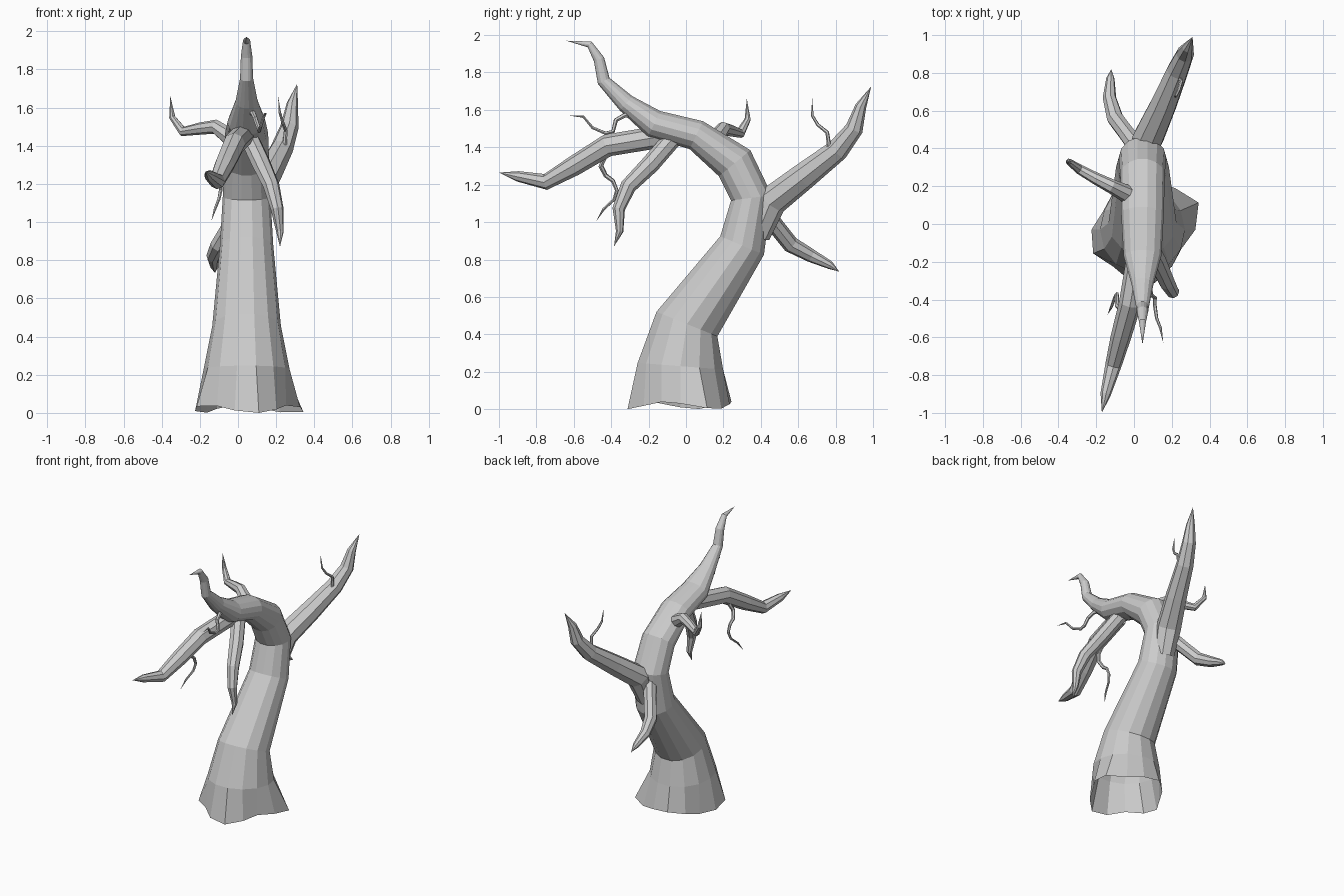
import bpy, math
from mathutils import Vector, Matrix


def tube(name, pts, sides, base=None):
    """Flat-shaded tapering tube; pts are (x, y, z, radius[, x_radius]); last point is the tip.
    base is an optional list of radii that flares the first ring into lobes."""
    co = [Vector(p[:3]) for p in pts]
    seg = [(b - a).normalized() for a, b in zip(co, co[1:])]
    u = Vector((1, 0, 0))
    verts, faces = [], []
    t_old = None
    for i, p in enumerate(pts[:-1]):
        t = seg[0] if i == 0 else (seg[i - 1] + seg[i]).normalized()
        if t_old:
            u = t_old.rotation_difference(t) @ u
        u = (u - t * u.dot(t)).normalized()
        v = t.cross(u)
        t_old = t
        ru = p[4] if len(p) > 4 else p[3]
        for k in range(sides):
            a = 2 * math.pi * k / sides
            if base and i == 0:
                off = (u * math.cos(a) + v * math.sin(a)) * base[k]
                off.z += 0.02 + 0.02 * math.sin(3 * a + 2.6)
            else:
                off = u * (ru * math.cos(a)) + v * (p[3] * math.sin(a))
            verts.append(co[i] + off)
    rings = len(pts) - 1
    for i in range(rings - 1):
        for k in range(sides):
            n = (k + 1) % sides
            faces.append((i * sides + k, i * sides + n, (i + 1) * sides + n, (i + 1) * sides + k))
    verts.append(co[-1])
    last = (rings - 1) * sides
    for k in range(sides):
        faces.append((last + k, last + (k + 1) % sides, len(verts) - 1))
    me = bpy.data.meshes.new(name)
    me.from_pydata(verts, [], faces)
    ob = bpy.data.objects.new(name, me)
    bpy.context.collection.objects.link(ob)
    return ob


def twig(name, pts, r=0.015):
    """Thin curly twig with an even taper."""
    n = len(pts) - 1
    tube(name, [(*p, r * (1 - 0.6 * i / n)) for i, p in enumerate(pts)], 6)


# Trunk: open flared foot, leaning back, arching forward into a hooked tip
X = 0.045
trunk = [(-.03, 0, .28), (-.03, .23, .235, .225), (.005, .455, .18), (.30, .875, .13, .14),
         (.35, 1.13, .113, .125), (.26, 1.315, .112, .118), (.055, 1.465, .085, .113),
         (-.17, 1.525, .078, .10), (-.32, 1.635, .052, .058), (-.44, 1.755, .036, .034),
         (-.465, 1.87, .03), (-.515, 1.95, .019), (-.64, 1.97, 0)]
tube("trunk", [(X, *p) for p in trunk], 14,
     [.28, .33, .28, .27, .28, .25, .23, .27, .29, .25, .28, .29, .25, .23])

# Main branches
tube("front_long_branch", [(.03, -.12, 1.46, .06), (-.02, -.42, 1.41, .06), (-.07, -.60, 1.30, .054),
     (-.11, -.75, 1.215, .043), (-.15, -.90, 1.245, .028), (-.17, -1.0, 1.265, 0)], 8)
tube("front_hanging_branch", [(.05, -.06, 1.46, .05), (.12, -.19, 1.31, .05), (.175, -.31, 1.19, .043),
     (.205, -.36, 1.07, .034), (.22, -.355, .95, .02), (.22, -.385, .87, 0)], 8)
tube("back_upper_branch", [(.055, .38, .93, .07), (.075, .455, 1.11, .085), (.155, .63, 1.245, .073),
     (.23, .81, 1.385, .06), (.27, .90, 1.50, .048), (.285, .935, 1.62, .03), (.31, .99, 1.725, 0)], 8)
tube("back_lower_branch", [(.02, .40, 1.08, .05), (-.04, .48, .98, .045), (-.10, .56, .88, .045),
     (-.13, .67, .82, .036), (-.125, .77, .77, .022), (-.12, .82, .735, 0)], 8)
tube("left_branch", [(-.02, .15, 1.43, .05), (-.12, .20, 1.50, .038), (-.20, .24, 1.49, .032),
     (-.29, .29, 1.475, .026), (-.345, .33, 1.55, .017), (-.355, .325, 1.66, 0)], 8)

# Curly twigs
twig("front_twig", [(.05, -.27, 1.58), (.08, -.33, 1.57), (.09, -.375, 1.545), (.11, -.39, 1.485), (.11, -.43, 1.475),
     (.12, -.50, 1.505), (.14, -.55, 1.565), (.155, -.63, 1.57)])
twig("hanging_twig", [(-.04, -.42, 1.38), (-.07, -.455, 1.30), (-.09, -.43, 1.25), (-.09, -.39, 1.22),
     (-.09, -.37, 1.17), (-.10, -.385, 1.12), (-.12, -.44, 1.07), (-.14, -.48, 1.005)])
twig("back_twig", [(.20, .70, 1.33), (.22, .75, 1.36), (.245, .765, 1.41), (.25, .755, 1.48),
     (.235, .705, 1.52), (.22, .675, 1.57), (.21, .675, 1.66)])
